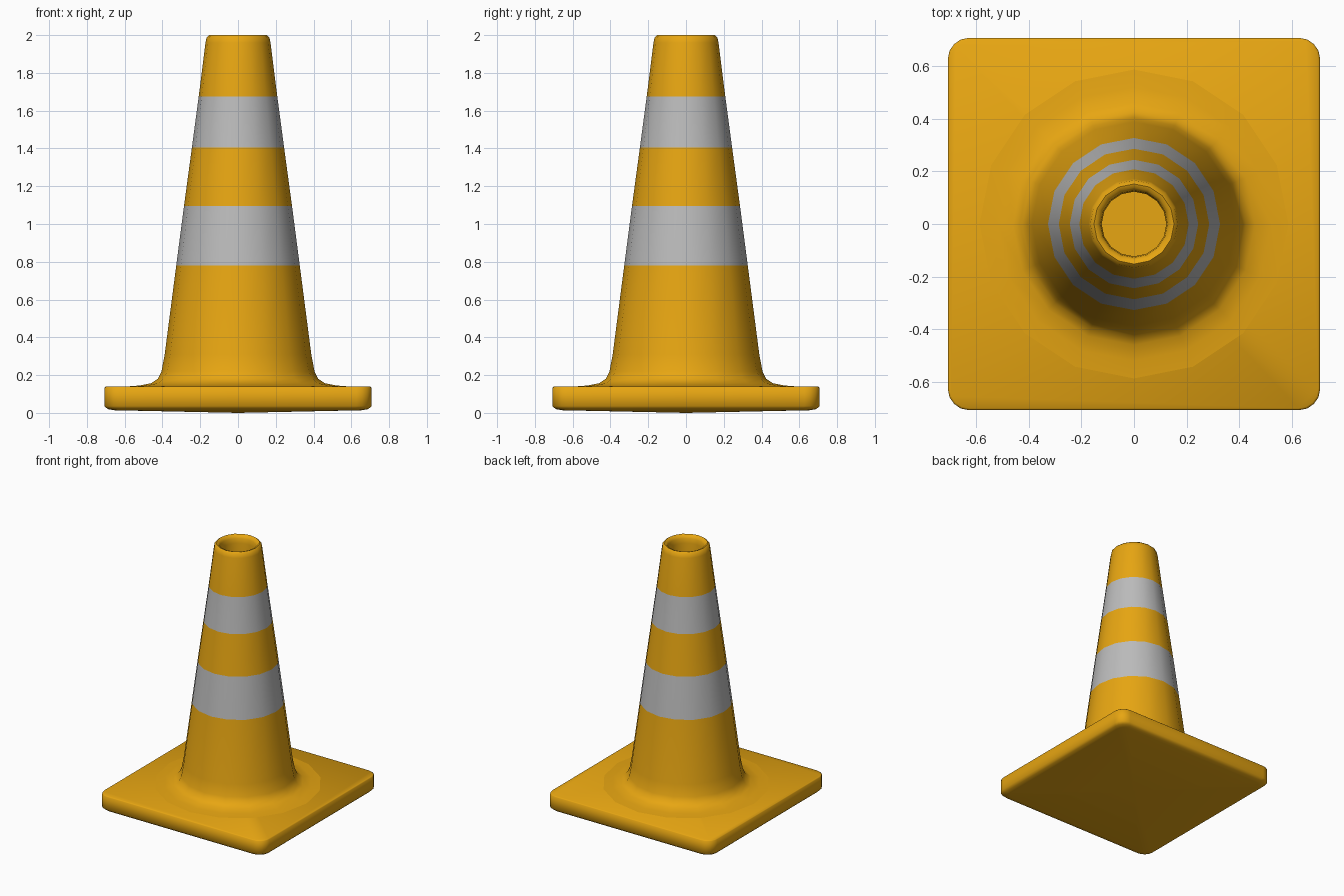
import bpy, bmesh, math

if "Cube" in bpy.data.objects:
    bpy.data.objects.remove(bpy.data.objects["Cube"])


def material(name, rgb):
    m = bpy.data.materials.new(name)
    m.diffuse_color = (*rgb, 1)
    m.use_nodes = True
    m.node_tree.nodes["Principled BSDF"].inputs["Base Color"].default_value = m.diffuse_color
    return m


ORANGE = material("orange", (0.80, 0.38, 0.006))
GREY = material("reflective_grey", (0.50, 0.50, 0.50))


def circle(r, z, sides=16):
    return [(r * math.cos(i * math.tau / sides), r * math.sin(i * math.tau / sides), z)
            for i in range(sides)]


def rounded_square(half, rad, z, seg=4):
    pts = []
    for q in range(4):
        a0 = q * math.pi / 2
        cx = (half - rad) * (1 if q in (0, 3) else -1)
        cy = (half - rad) * (1 if q in (0, 1) else -1)
        for i in range(seg + 1):
            a = a0 + i * math.pi / 2 / seg
            pts.append((cx + rad * math.cos(a), cy + rad * math.sin(a), z))
    return pts


def loft(name, rings, mats, band_rows=(), start_tip=None, cap_end=True):
    """Skin a stack of rings; band_rows get the second material."""
    bm = bmesh.new()
    loops = [[bm.verts.new(p) for p in ring] for ring in rings]
    n = len(loops[0])
    for row, (a, b) in enumerate(zip(loops, loops[1:])):
        for i in range(n):
            j = (i + 1) % n
            f = bm.faces.new((a[i], a[j], b[j], b[i]))
            f.material_index = 1 if row in band_rows else 0
    if start_tip:
        tip = bm.verts.new(start_tip)
        for i in range(n):
            bm.faces.new((tip, loops[0][(i + 1) % n], loops[0][i]))
    if cap_end:
        bm.faces.new(loops[-1])
    mesh = bpy.data.meshes.new(name)
    bm.to_mesh(mesh)
    bm.free()
    for m in mats:
        mesh.materials.append(m)
    ob = bpy.data.objects.new(name, mesh)
    bpy.context.collection.objects.link(ob)
    bpy.ops.object.select_all(action='DESELECT')
    ob.select_set(True)
    bpy.context.view_layer.objects.active = ob
    bpy.ops.object.shade_smooth_by_angle(angle=math.radians(60))
    return ob


# Square base plate with rounded corners and a faintly domed underside
base = [(0.655, 0.06, 0.014), (0.69, 0.075, 0.02), (0.707, 0.08, 0.036),
        (0.707, 0.08, 0.134), (0.70, 0.075, 0.14)]
loft("base_plate", [rounded_square(*r) for r in base], [ORANGE], start_tip=(0, 0, 0))

# Flared cone body with two reflective bands, rolled rim and hollow top
cone = [(0.60, 0.139), (0.52, 0.145), (0.46, 0.157), (0.425, 0.18), (0.405, 0.22),
        (0.388, 0.31), (0.327, 0.78), (0.286, 1.095), (0.244, 1.405), (0.208, 1.675),
        (0.172, 1.96), (0.166, 1.988), (0.152, 2.0), (0.138, 1.995), (0.127, 1.975),
        (0.123, 1.94), (0.123, 1.65)]
loft("cone_body", [circle(*p) for p in cone], [ORANGE, GREY], band_rows=(6, 8))
